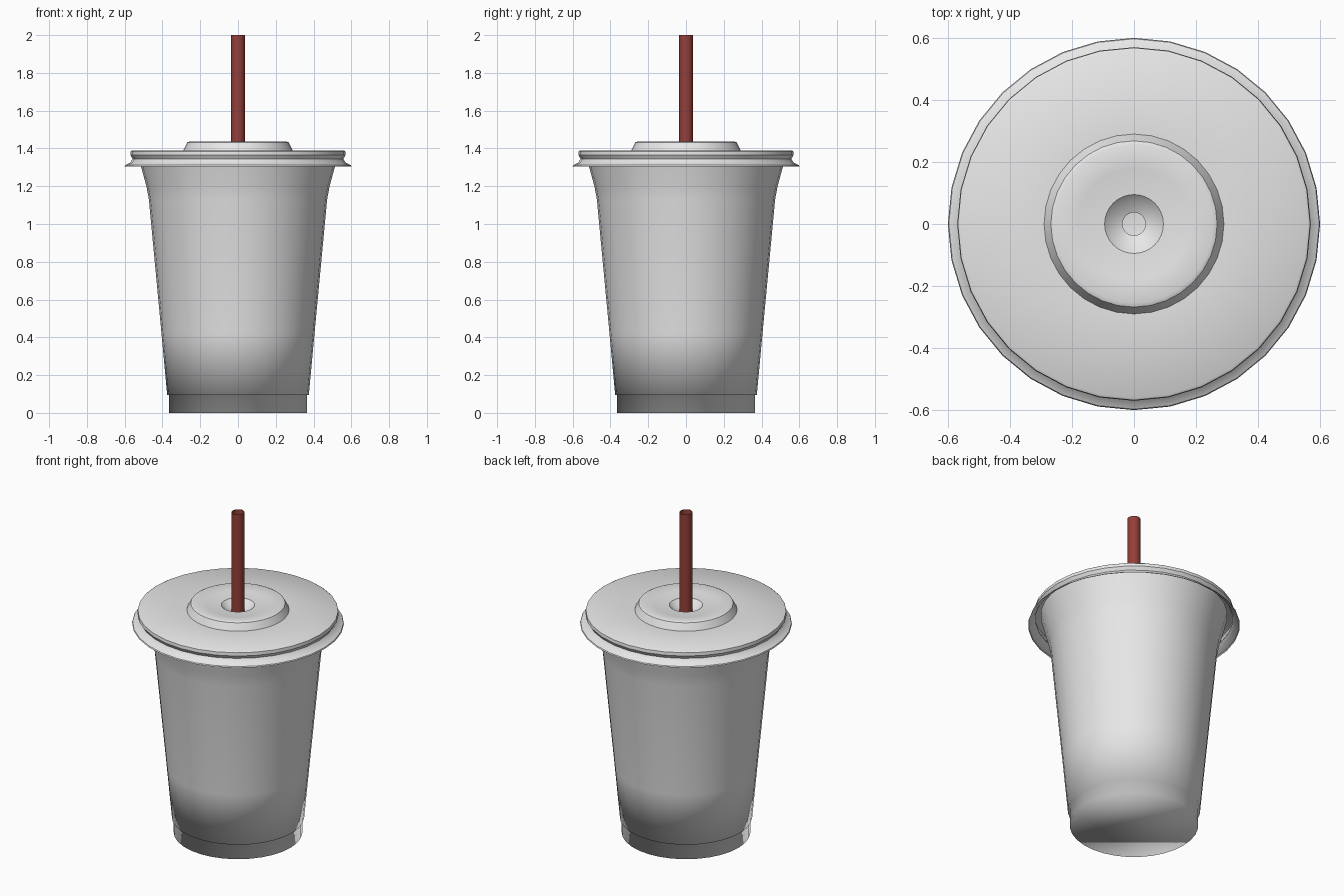
import bpy, bmesh, math

if "Cube" in bpy.data.objects:
    bpy.data.objects.remove(bpy.data.objects["Cube"])


def material(name, rgb):
    m = bpy.data.materials.new(name)
    m.diffuse_color = (*rgb, 1)
    m.use_nodes = True
    m.node_tree.nodes["Principled BSDF"].inputs["Base Color"].default_value = m.diffuse_color
    return m


def lathe(name, profile, sides, mat, cap_start=False, angle=None):
    """Revolve (radius, height) points around z; profile runs outside upward."""
    bm = bmesh.new()
    rings = []
    for r, z in profile:
        rings.append([bm.verts.new((r * math.cos(2 * math.pi * i / sides),
                                    r * math.sin(2 * math.pi * i / sides), z))
                      for i in range(sides)])
    for a, b in zip(rings, rings[1:]):
        for i in range(sides):
            j = (i + 1) % sides
            bm.faces.new((a[i], a[j], b[j], b[i]))
    if cap_start:
        bm.faces.new(rings[0][::-1])
    for f in bm.faces:
        f.smooth = True
    me = bpy.data.meshes.new(name)
    bm.to_mesh(me)
    bm.free()
    me.materials.append(mat)
    ob = bpy.data.objects.new(name, me)
    bpy.context.collection.objects.link(ob)
    if angle is not None:
        bpy.ops.object.select_all(action='DESELECT')
        ob.select_set(True)
        bpy.context.view_layer.objects.active = ob
        bpy.ops.object.shade_smooth_by_angle(angle=math.radians(angle))
    return ob


plastic = material("pale_plastic", (0.8, 0.8, 0.8))
red = material("straw_red", (0.30, 0.05, 0.04))

# Tapered cup with a small step above the base and a flared mouth
lathe("cup", [(0.365, 0), (0.365, 0.095), (0.375, 0.095), (0.405, 0.42),
              (0.472, 1.13), (0.485, 1.20), (0.515, 1.31), (0.53, 1.37)],
      32, plastic, cap_start=True)

# Lid: flared skirt, pinched groove, flat top, raised ring and straw socket
lathe("lid", [(0.60, 1.305), (0.597, 1.312), (0.57, 1.325), (0.558, 1.345),
              (0.57, 1.365), (0.568, 1.385), (0.56, 1.39), (0.29, 1.39),
              (0.268, 1.432), (0.255, 1.438), (0.18, 1.425), (0.095, 1.42),
              (0.07, 1.395), (0.037, 1.38)],
      32, plastic, angle=35)

# Open drinking straw reaching down into the cup
lathe("straw", [(0.037, 0.12), (0.037, 2.0)], 16, red, angle=40)
